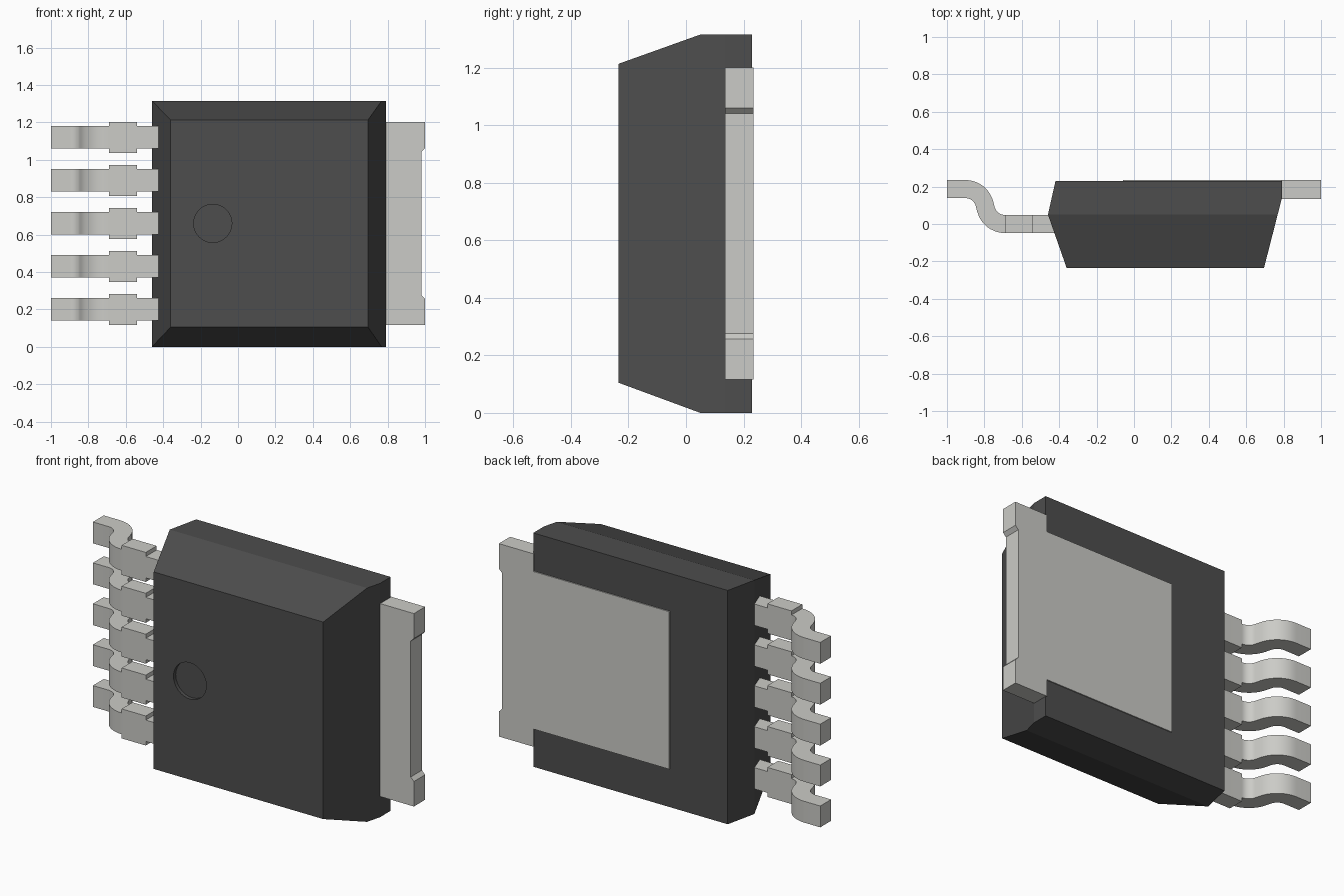
import bpy, bmesh, math
from mathutils import Vector

if "Cube" in bpy.data.objects:
    bpy.data.objects.remove(bpy.data.objects["Cube"])


def material(name, rgb):
    mat = bpy.data.materials.new(name)
    mat.diffuse_color = (*rgb, 1)
    mat.use_nodes = True
    mat.node_tree.nodes["Principled BSDF"].inputs["Base Color"].default_value = mat.diffuse_color
    return mat


PLASTIC = material("dark_plastic", (0.075, 0.075, 0.075))
METAL = material("tin_metal", (0.6, 0.6, 0.57))


def finish(bm, name, mat):
    bmesh.ops.recalc_face_normals(bm, faces=bm.faces)
    mesh = bpy.data.meshes.new(name)
    bm.to_mesh(mesh)
    bm.free()
    obj = bpy.data.objects.new(name, mesh)
    bpy.context.collection.objects.link(obj)
    mesh.materials.append(mat)
    return obj


def activate(obj):
    bpy.ops.object.select_all(action='DESELECT')
    obj.select_set(True)
    bpy.context.view_layer.objects.active = obj


def loft(bm, rings):
    """Skin a list of four-point rings; returns the side faces per segment."""
    loops = [[bm.verts.new(p) for p in ring] for ring in rings]
    segments = []
    for a, b in zip(loops, loops[1:]):
        segments.append([bm.faces.new((a[i], a[(i + 1) % 4], b[(i + 1) % 4], b[i]))
                         for i in range(4)])
    bm.faces.new(loops[0])
    bm.faces.new(loops[-1])
    return segments


# Package body: rectangles stacked along y (y, left, right, bottom, top)
sections = [(-0.235, -0.36, 0.695, 0.105, 1.213),
            (0.05, -0.46, 0.768, 0.0, 1.315),
            (0.135, -0.441, 0.79, 0.0, 1.315),
            (0.229, -0.42, 0.79, 0.0, 1.315)]
bm = bmesh.new()
loft(bm, [[(l, y, b), (r, y, b), (r, y, t), (l, y, t)] for y, l, r, b, t in sections])
bmesh.ops.dissolve_limit(bm, angle_limit=math.radians(0.5),
                         verts=bm.verts[:], edges=bm.edges[:])
body = finish(bm, "package_body", PLASTIC)

# Shallow round pin-one recess in the front face
bpy.ops.mesh.primitive_cylinder_add(vertices=48, radius=0.102, depth=0.1,
                                    location=(-0.135, -0.265, 0.66),
                                    rotation=(math.pi / 2, 0, 0))
cutter = bpy.context.object
cutter.name = "recess_cutter"
cutter.hide_render = True
cut = body.modifiers.new("recess", 'BOOLEAN')
cut.operation, cut.object, cut.solver = 'DIFFERENCE', cutter, 'EXACT'
activate(body)
bpy.ops.object.modifier_apply(modifier=cut.name)
bpy.data.objects.remove(cutter)
bpy.ops.object.shade_smooth_by_angle(angle=math.radians(12))

# Heat tab: half outline mirrored about mid height, with a notched outer end
MID = 0.6585
half = [(-0.06, 0.443), (0.785, 0.443), (0.785, 0.5425), (1.0, 0.5425),
        (1.0, 0.402), (0.98, 0.382)]
outline = [(x, MID + h) for x, h in half] + [(x, MID - h) for x, h in reversed(half)]
bm = bmesh.new()
face = bm.faces.new([bm.verts.new((x, 0.135, z)) for x, z in outline])
ext = bmesh.ops.extrude_face_region(bm, geom=[face])
bmesh.ops.translate(bm, vec=(0, 0.1, 0),
                    verts=[v for v in ext["geom"] if isinstance(v, bmesh.types.BMVert)])
finish(bm, "heat_tab", METAL)

# Lead centre line (x, y, heading): flat foot, S-bend, straight shank
RADIUS, BEND, STEPS, THICK, HALF_W = 0.105, math.radians(75), 10, 0.0965, 0.06
foot_y, x0, x1 = 0.1868, -0.901, -0.69
path = [(-1.0, foot_y, 0)]
for i in range(STEPS + 1):
    a = BEND * i / STEPS
    path.append((x0 + RADIUS * math.sin(a), foot_y - RADIUS * (1 - math.cos(a)), a))
for i in range(STEPS + 1):
    a = BEND * (1 - i / STEPS)
    path.append((x1 - RADIUS * math.sin(a), RADIUS * (1 - math.cos(a)), a))
wide = len(path) - 1
path += [(-0.54, 0, 0), (-0.38, 0, 0)]

rings = []
for x, y, a in path:
    n = Vector((math.sin(a), math.cos(a), 0)) * THICK / 2
    c, w = Vector((x, y, 0)), Vector((0, 0, HALF_W))
    rings.append([c - n - w, c + n - w, c + n + w, c - n + w])
bm = bmesh.new()
segments = loft(bm, rings)
bmesh.ops.recalc_face_normals(bm, faces=bm.faces)

# Wider shoulder on both edges of the shank
for side in (segments[wide][0], segments[wide][2]):
    push = side.normal * 0.023
    ext = bmesh.ops.extrude_face_region(bm, geom=[side])
    bmesh.ops.translate(bm, vec=push,
                        verts=[v for v in ext["geom"] if isinstance(v, bmesh.types.BMVert)])
    bm.faces.remove(side)

# Row of five leads
leads = finish(bm, "leads", METAL)
leads.location.z = 0.2
activate(leads)
bpy.ops.object.shade_smooth_by_angle(angle=math.radians(30))
row = leads.modifiers.new("row", 'ARRAY')
row.count = 5
row.use_relative_offset = False
row.use_constant_offset = True
row.constant_offset_displace = (0, 0, 0.23)
